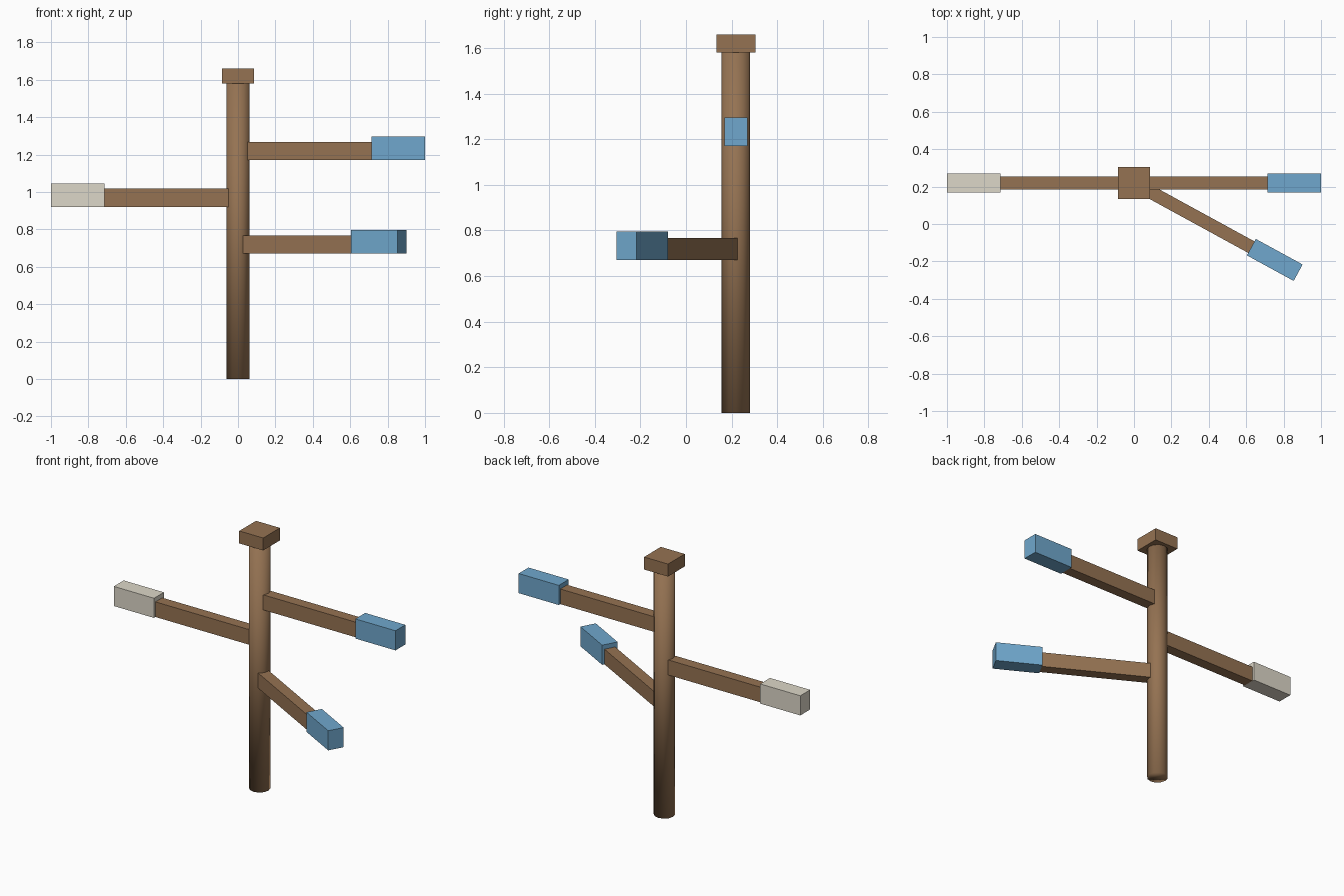
import bpy
import bmesh
from math import cos, sin
from mathutils import Matrix

if "Cube" in bpy.data.objects:
    bpy.data.objects.remove(bpy.data.objects["Cube"])

POLE_Y = 0.219


def material(name, rgb):
    m = bpy.data.materials.new(name)
    m.diffuse_color = (*rgb, 1)
    m.use_nodes = True
    m.node_tree.nodes["Principled BSDF"].inputs["Base Color"].default_value = m.diffuse_color
    return m


wood = material("wood", (0.30, 0.17, 0.085))
blue = material("blue", (0.16, 0.39, 0.61))
cream = material("cream", (0.72, 0.68, 0.58))


def add_object(name, bm, mat, location, angle=0.0):
    mesh = bpy.data.meshes.new(name)
    bm.to_mesh(mesh)
    bm.free()
    mesh.materials.append(mat)
    obj = bpy.data.objects.new(name, mesh)
    obj.location = location
    obj.rotation_euler.z = angle
    bpy.context.collection.objects.link(obj)
    return obj


def box(name, size, mat, location, angle=0.0):
    bm = bmesh.new()
    bmesh.ops.create_cube(bm, size=1, matrix=Matrix.Diagonal((*size, 1)))
    return add_object(name, bm, mat, location, angle)


def radial_box(name, r0, r1, width, z0, height, angle, mat):
    # Box lying along a horizontal ray out of the pole axis
    r = (r0 + r1) / 2
    loc = (r * cos(angle), POLE_Y + r * sin(angle), z0 + height / 2)
    return box(name, (r1 - r0, width, height), mat, loc, angle)


# Round post, smooth shaded all over
bm = bmesh.new()
bmesh.ops.create_cone(bm, cap_ends=True, segments=12,
                      radius1=0.0625, radius2=0.0625, depth=1.58)
for f in bm.faces:
    f.smooth = True
add_object("post", bm, wood, (0, POLE_Y, 0.79))

# Square cap on the post
box("post_cap", (0.17, 0.17, 0.08), wood, (0, POLE_Y, 1.62))

# Three arms with thicker painted ends, flush at the bottom
for name, z, angle, paint in (("upper", 1.17, 0.0, blue),
                              ("middle", 0.92, 3.14159265, cream),
                              ("lower", 0.67, -0.5, blue)):
    radial_box(name + "_arm", 0.05, 0.715, 0.07, z, 0.097, angle, wood)
    radial_box(name + "_arm_tip", 0.715, 1.0, 0.10, z, 0.126, angle, paint)
